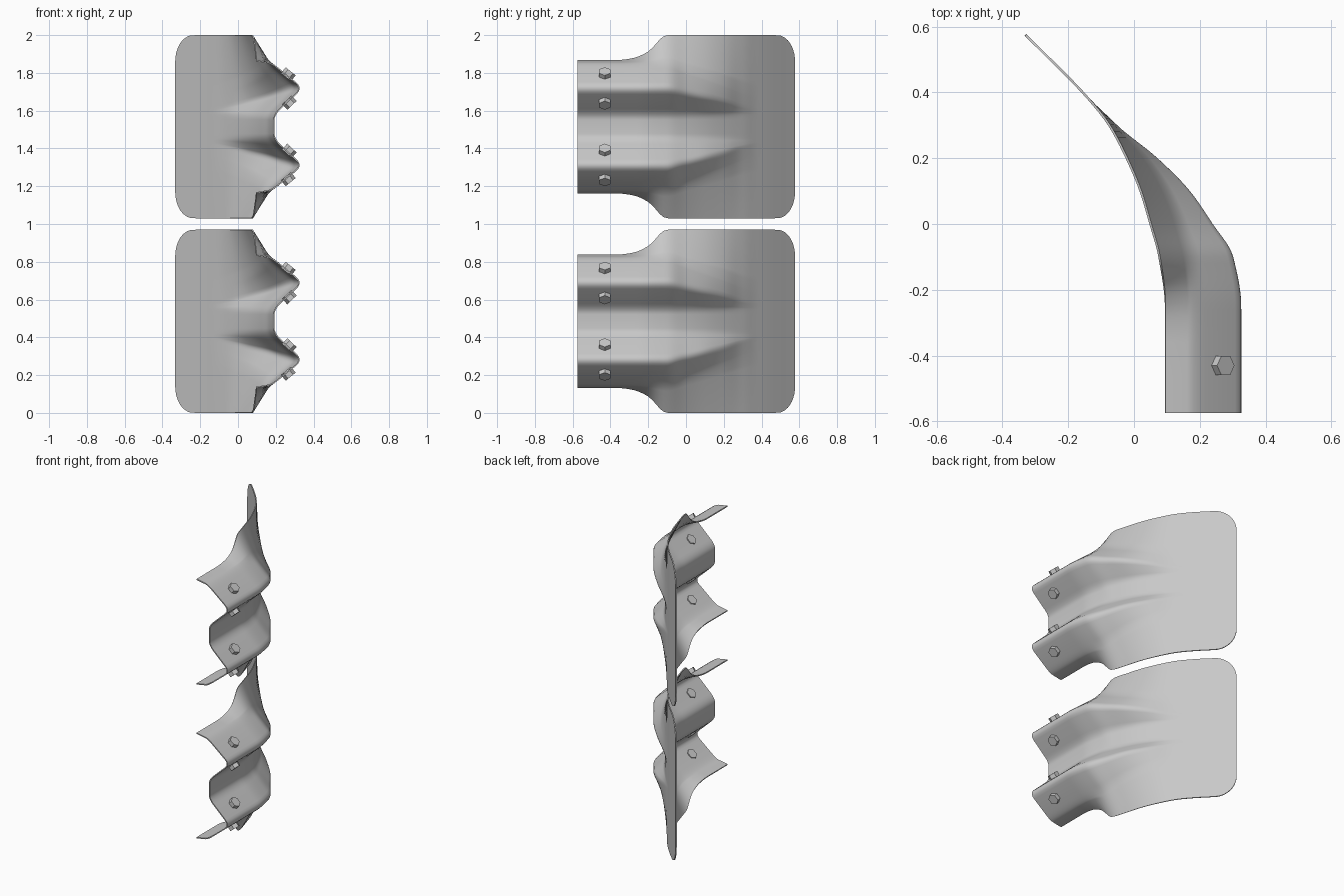
import bpy
from math import sqrt, sin, pi, radians
from mathutils import Vector

cube = bpy.data.objects.get("Cube")
if cube:
    bpy.data.objects.remove(cube, do_unlink=True)

# Single galvanised metal colour
metal = bpy.data.materials.new("galvanised_grey")
metal.use_nodes = True
grey = (0.58, 0.58, 0.58, 1)
metal.diffuse_color = grey
metal.node_tree.nodes["Principled BSDF"].inputs["Base Color"].default_value = grey

FRONT, BACK, HALF = -0.575, 0.575, 0.485
CENTRES = {"upper": 1.515, "lower": HALF}

# Stations along y: base x, then rise of bend, ridge and valley, then bend and ridge heights
STATIONS = [
    (-0.25, 0.095, 0.085, 0.245, 0.095, 0.335, 0.205),
    (-0.1, 0.077, 0.088, 0.238, 0.09, 0.335, 0.205),
    (0, 0.05, 0.088, 0.198, 0.078, 0.3, 0.185),
    (0.1, 0.02, 0.078, 0.155, 0.058, 0.265, 0.16),
    (0.2, -0.022, 0.058, 0.093, 0.035, 0.23, 0.135),
    (0.3, -0.075, 0.015, 0.02, 0.01, 0.19, 0.105),
    (0.38, -0.138, 0, 0, 0, 0.17, 0.09),
    (BACK, -0.33, 0, 0, 0, 0.17, 0.09),
]
# Half height of the sheet where the beam widens into the plate
OUTLINE = [(-0.36, 0.35), (-0.28, 0.36), (-0.2, 0.395),
           (-0.15, 0.445), (-0.125, 0.474), (-0.09, HALF)]
VALLEY = 0.065


def interpolate(keys, col, y):
    """Monotone cubic interpolation of one column, held constant at the ends."""
    if y <= keys[0][0]:
        return keys[0][col]
    if y >= keys[-1][0]:
        return keys[-1][col]
    secants = [(b[col] - a[col]) / (b[0] - a[0]) for a, b in zip(keys, keys[1:])]

    def slope(k):
        if k == 0:
            return 0
        if k == len(keys) - 1:
            return secants[-1]
        p, q = secants[k - 1], secants[k]
        return 2 * p * q / (p + q) if p * q > 0 else 0

    i = max(k for k in range(len(secants)) if keys[k][0] <= y)
    a, b = keys[i], keys[i + 1]
    w = b[0] - a[0]
    t = (y - a[0]) / w
    rise = t * t * (3 - 2 * t)
    return (a[col] + (b[col] - a[col]) * rise
            + w * t * (1 - t) * ((1 - t) * slope(i) - t * slope(i + 1)))


def half_height(y):
    corner = 0.48
    if y > corner:
        u = min(1, (y - corner) / (BACK - corner))
        return 0.345 + 0.14 * sqrt(1 - u * u)
    return interpolate(OUTLINE, 1, y)


def control_points(y):
    """Corners (x, height) of the corrugated section, from top to bottom."""
    base, bend, ridge, valley, bend_z, ridge_z = (
        interpolate(STATIONS, c, y) for c in range(1, 7))
    half = [(base, half_height(y)), (base + bend, bend_z),
            (base + ridge, ridge_z), (base + valley, VALLEY)]
    return [Vector(p) for p in half + [(x, -z) for x, z in reversed(half)]]


def section(y):
    """Section with every inner corner rounded by a short quadratic arc."""
    pts = control_points(y)
    out = [pts[0]]
    for prev, p, nxt in zip(pts, pts[1:], pts[2:]):
        a, b = p.lerp(prev, 0.22), p.lerp(nxt, 0.22)
        for k in range(6):
            t = k / 5
            out.append(a.lerp(p, t).lerp(p.lerp(b, t), t))
    out.append(pts[-1])
    return out


def build_sheet_mesh():
    rows = [FRONT, -0.46]
    rows += [-0.36 + 0.02 * k for k in range(42)]
    rows += [0.48 + (BACK - 0.48) * sin(pi / 2 * k / 10) for k in range(1, 11)]
    verts, faces = [], []
    for y in rows:
        verts += [(p.x, y, p.y) for p in section(y)]
    n = len(verts) // len(rows)
    for r in range(len(rows) - 1):
        for c in range(n - 1):
            i = r * n + c
            faces.append((i, i + 1, i + n + 1, i + n))
    mesh = bpy.data.meshes.new("end_sheet")
    mesh.from_pydata(verts, [], faces)
    mesh.materials.append(metal)
    return mesh


def add_sheet(name, z):
    """Thin bent sheet: corrugated beam end flowing into a flared flat plate."""
    obj = bpy.data.objects.new(name, build_sheet_mesh())
    bpy.context.collection.objects.link(obj)
    obj.location.z = z
    bpy.ops.object.select_all(action="DESELECT")
    obj.select_set(True)
    bpy.context.view_layer.objects.active = obj
    solid = obj.modifiers.new("thickness", "SOLIDIFY")
    solid.thickness = 0.007
    solid.offset = 0
    bpy.ops.object.modifier_apply(modifier=solid.name)
    bpy.ops.object.shade_smooth_by_angle(angle=radians(35))


def add_bolt(name, a, b, z):
    """Hex bolt head standing on the middle of the slope from a to b."""
    along = (b - a).normalized()
    normal = Vector((-along.y, 0, along.x))
    if normal.x < 0:
        normal.negate()
    mid = (a + b) / 2
    place = Vector((mid.x, -0.43, mid.y + z)) + normal * 0.01
    bpy.ops.mesh.primitive_cylinder_add(vertices=6, radius=0.034, depth=0.04,
                                        location=place)
    bolt = bpy.context.object
    bolt.name = name
    # Points of the hexagon lie along the length of the beam
    bolt.rotation_euler = normal.to_track_quat("Z", "Y").to_euler()
    bolt.data.materials.append(metal)


# Two identical end pieces, one above the other, with four bolts each
for label, centre in CENTRES.items():
    add_sheet(label + "_end_sheet", centre)
    corners = control_points(-0.43)
    for number, i in enumerate((1, 2, 4, 5), 1):
        add_bolt(f"{label}_bolt_{number}", corners[i], corners[i + 1], centre)
